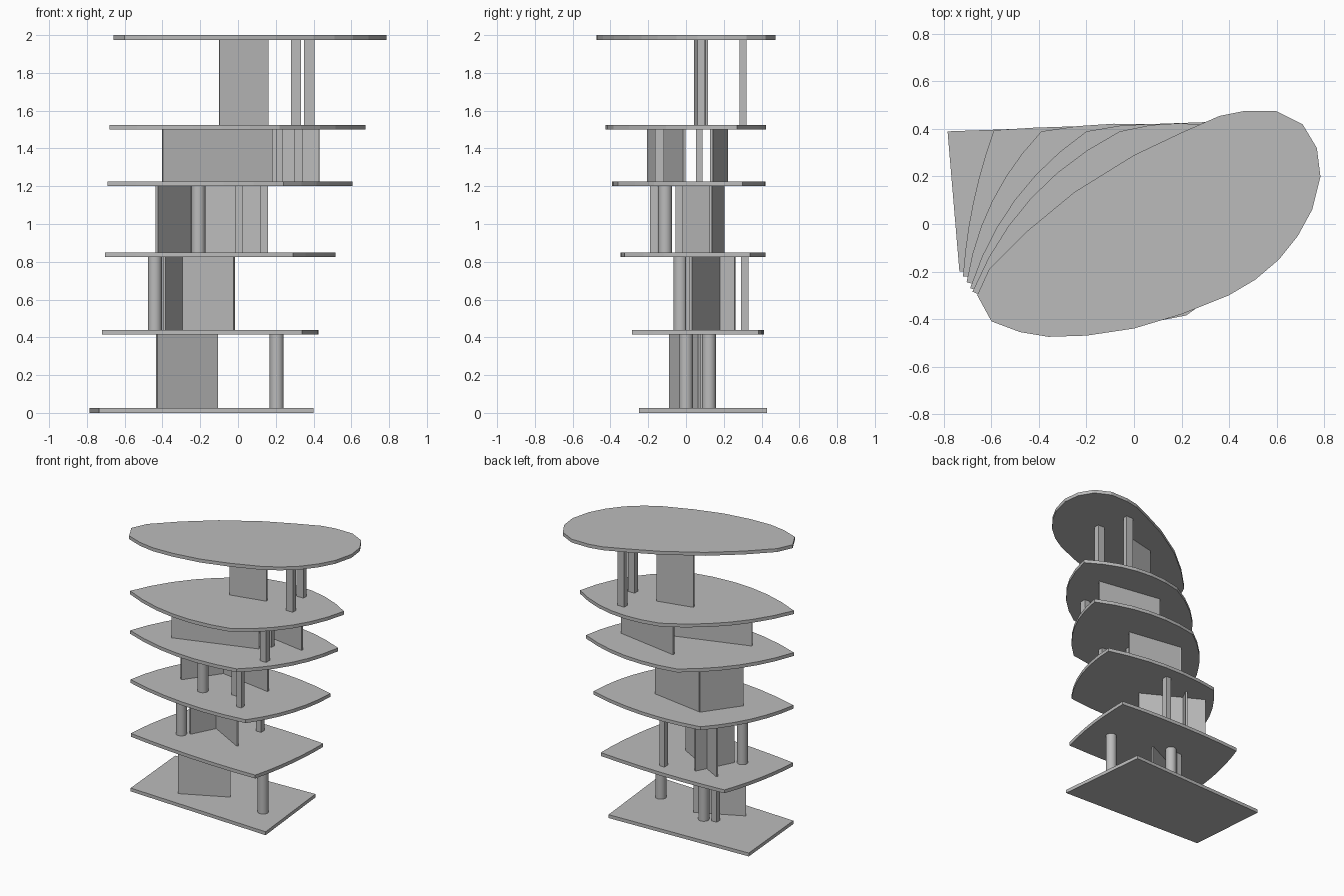
import bpy
import bmesh
import math
from mathutils import Vector

default_cube = bpy.data.objects.get("Cube")
if default_cube:
    bpy.data.objects.remove(default_cube, do_unlink=True)

# One plain grey for the whole tower
grey = bpy.data.materials.new("plain grey")
grey.use_nodes = True
colour = (0.5, 0.5, 0.5, 1)
grey.diffuse_color = colour
grey.node_tree.nodes["Principled BSDF"].inputs["Base Color"].default_value = colour

THICK = 0.025
LEVELS = [0, 0.415, 0.825, 1.2, 1.5, 1.975]


def prism(name, outline, bottom, top, smooth=False):
    """Extrude a counter-clockwise outline between two heights."""
    bm = bmesh.new()
    base = bm.faces.new([bm.verts.new((p[0], p[1], bottom)) for p in outline])
    result = bmesh.ops.extrude_face_region(bm, geom=[base])
    moved = [v for v in result["geom"] if isinstance(v, bmesh.types.BMVert)]
    bmesh.ops.translate(bm, verts=moved, vec=(0, 0, top - bottom))
    bmesh.ops.recalc_face_normals(bm, faces=bm.faces)
    mesh = bpy.data.meshes.new(name)
    bm.to_mesh(mesh)
    bm.free()
    mesh.materials.append(grey)
    obj = bpy.data.objects.new(name, mesh)
    bpy.context.collection.objects.link(obj)
    if smooth:
        bpy.ops.object.select_all(action="DESELECT")
        obj.select_set(True)
        bpy.context.view_layer.objects.active = obj
        bpy.ops.object.shade_smooth_by_angle()
    return obj


def bowed(corners, bow, steps=6):
    """Four-cornered outline whose sides swell outwards."""
    if bow == 0:
        return corners
    points = []
    for i, corner in enumerate(corners):
        a = Vector(corner)
        b = Vector(corners[(i + 1) % len(corners)])
        side = b - a
        outward = Vector((side.y, -side.x)).normalized()
        for k in range(steps):
            t = k / steps
            points.append(a + side * t + outward * (4 * bow * t * (1 - t)))
    return points


def storey(level):
    return LEVELS[level] + THICK, LEVELS[level + 1]


def wall(name, level, start, end, thick=0.014):
    a, b = Vector(start), Vector(end)
    side = (b - a).normalized()
    off = Vector((side.y, -side.x)) * thick / 2
    prism(name, [a + off, b + off, b - off, a - off], *storey(level))


def column(name, level, x, y, radius=0.037, sides=24):
    ring = [(x + radius * math.cos(math.tau * i / sides),
             y + radius * math.sin(math.tau * i / sides)) for i in range(sides)]
    prism(name, ring, *storey(level), smooth=True)


def post(name, level, x, y, width=0.04, depth=0.04):
    w, d = width / 2, depth / 2
    prism(name, [(x - w, y - d), (x + w, y - d), (x + w, y + d), (x - w, y + d)],
          *storey(level))


# Floor slabs: square at the base, rounder and more twisted going up
floors = [
    ([(-0.785, 0.39), (-0.735, -0.2), (0.4, -0.25), (0.33, 0.43)], 0),
    ([(-0.59, 0.395), (-0.72, -0.22), (0.34, -0.285), (0.425, 0.385)], 0.022),
    ([(-0.39, 0.39), (-0.705, -0.245), (0.29, -0.325), (0.515, 0.34)], 0.055),
    ([(-0.2, 0.39), (-0.69, -0.27), (0.24, -0.36), (0.605, 0.3)], 0.07),
    ([(-0.06, 0.39), (-0.68, -0.285), (0.22, -0.385), (0.675, 0.27)], 0.085),
]
for i, (corners, bow) in enumerate(floors):
    prism(f"floor_{i}", bowed(corners, bow), LEVELS[i], LEVELS[i] + THICK)

# Roof slab: a leaning egg shape
roof = [(0.36, 0.455), (0.2, 0.385), (0, 0.29), (-0.25, 0.135), (-0.45, -0.03),
        (-0.61, -0.19), (-0.66, -0.3), (-0.6, -0.41), (-0.48, -0.455),
        (-0.36, -0.475), (-0.2, -0.47), (0, -0.44), (0.2, -0.38), (0.4, -0.3),
        (0.51, -0.235), (0.61, -0.15), (0.69, -0.05), (0.75, 0.06),
        (0.785, 0.2), (0.77, 0.32), (0.71, 0.42), (0.6, 0.475), (0.46, 0.475)]
prism("roof", roof, LEVELS[-1], LEVELS[-1] + THICK)

# Ground storey
wall("ground_wall", 0, (-0.43, -0.085), (-0.11, 0.07))
column("ground_side_column", 0, 0.205, 0)
column("ground_back_column", 0, -0.23, 0.122)
post("ground_back_post", 0, -0.31, 0.095)

# First storey, with crossing walls
wall("first_long_wall", 1, (-0.43, 0.25), (-0.02, 0.025))
wall("first_cross_wall", 1, (-0.39, 0), (-0.255, 0.26))
column("first_column", 1, -0.44, -0.03)
post("first_post", 1, -0.035, 0.31)

# Second storey, with an angled pair of walls
wall("second_left_wall", 2, (-0.43, -0.05), (-0.25, 0.2))
wall("second_back_wall", 2, (-0.25, 0.195), (0.155, 0.13))
column("second_column", 2, -0.21, -0.11)
post("second_front_post", 2, 0.14, -0.17)
post("second_middle_post", 2, 0.005, -0.035)

# Third storey
wall("third_front_wall", 3, (-0.4, -0.2), (0.18, -0.01))
wall("third_back_wall", 3, (-0.05, 0.215), (0.43, 0.135))
post("third_front_post", 3, 0.32, -0.14, 0.048, 0.048)
post("third_middle_post", 3, 0.22, 0.07, 0.035, 0.035)

# Top storey
wall("top_wall", 4, (-0.1, 0.05), (0.16, 0.11))
post("top_front_post", 4, 0.377, 0.08, 0.055)
post("top_back_post", 4, 0.307, 0.302, 0.055, 0.036)
